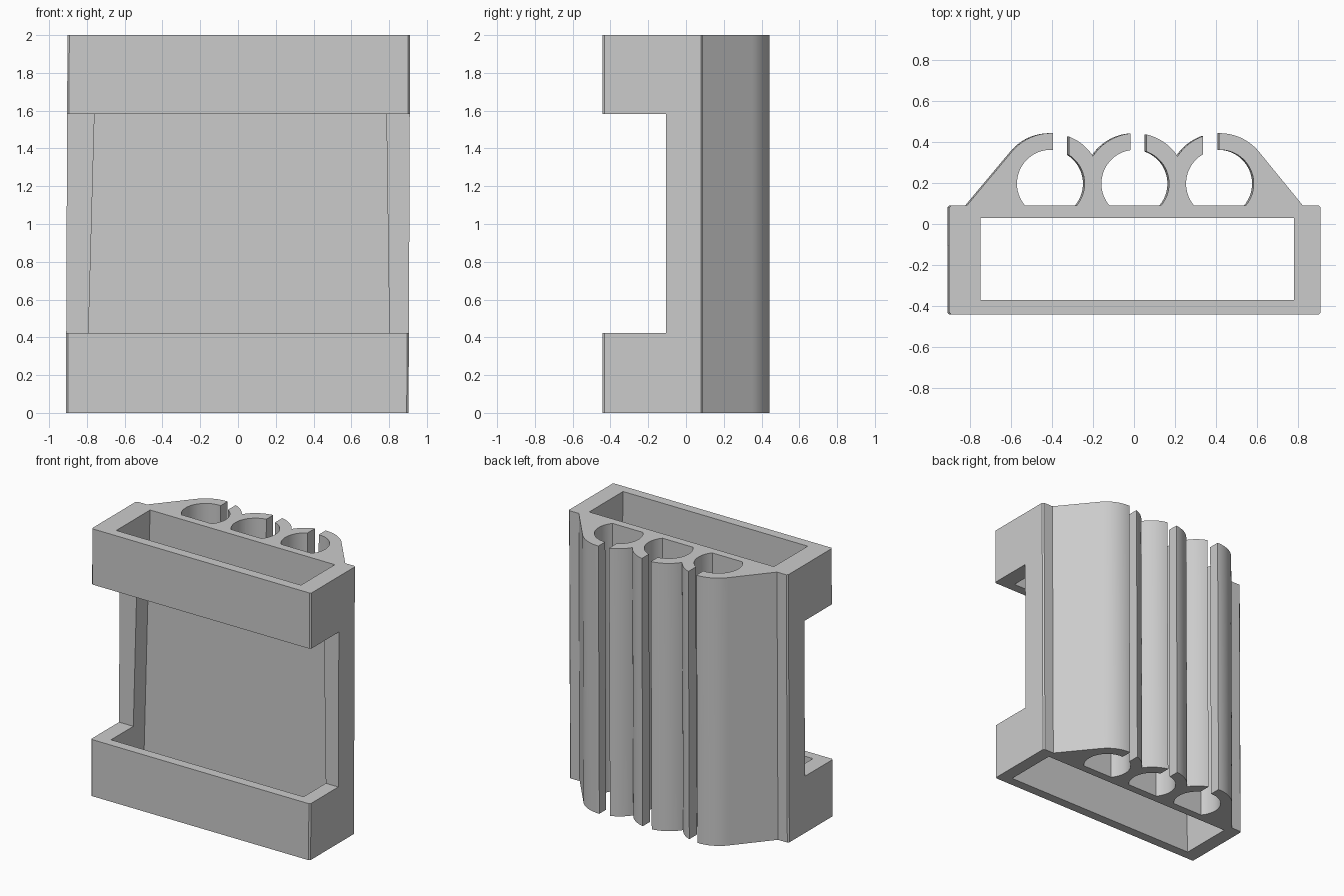
import bpy, bmesh
from math import sin, cos, asin, acos, radians, degrees

cube = bpy.data.objects.get("Cube")
if cube:
    bpy.data.objects.remove(cube, do_unlink=True)

LEAN = 0.004            # slight sideways lean of the whole holder
CENTRES = (-0.41, 0.002, 0.415)
RING_Y, R_IN, R_OUT = 0.197, 0.165, 0.246
FLOOR_Y = 0.09

grey = bpy.data.materials.new("plain grey")
grey.use_nodes = True
colour = (0.6, 0.6, 0.6, 1)
grey.diffuse_color = colour
grey.node_tree.nodes["Principled BSDF"].inputs["Base Color"].default_value = colour


def arc(cx, r, start, end, steps):
    """Points on a ring, angles in degrees."""
    angles = [radians(start + (end - start) * i / steps) for i in range(steps + 1)]
    return [(cx + r * cos(a), RING_Y + r * sin(a)) for a in angles]


def prism(name, low, high, z0, z1):
    """Upright solid between two outlines with the same number of points."""
    bm = bmesh.new()
    rings = [[bm.verts.new((x + LEAN * (z - 1), y, z)) for x, y in outline]
             for outline, z in ((low, z0), (high, z1))]
    n = len(low)
    bm.faces.new(rings[0])
    bm.faces.new(rings[1])
    for i in range(n):
        j = (i + 1) % n
        bm.faces.new((rings[0][i], rings[0][j], rings[1][j], rings[1][i]))
    bmesh.ops.recalc_face_normals(bm, faces=bm.faces)
    mesh = bpy.data.meshes.new(name)
    bm.to_mesh(mesh)
    bm.free()
    mesh.materials.append(grey)
    ob = bpy.data.objects.new(name, mesh)
    bpy.context.collection.objects.link(ob)
    return ob


def rect(x0, x1, y0, y1):
    return [(x0, y0), (x1, y0), (x1, y1), (x0, y1)]


# Body outline: boxy front, three joined rings with sloped shoulders behind
valley = degrees(acos((CENTRES[2] - CENTRES[1]) / 2 / R_OUT))
W, FRONT, B = 0.907, -0.441, 0.01
outline = [(-W, FRONT + B), (-W + B, FRONT), (W - B, FRONT), (W, FRONT + B),
           (W, FLOOR_Y - B), (W - B, FLOOR_Y), (0.82, FLOOR_Y)]
outline += arc(CENTRES[2], R_OUT, 38, 180 - valley, 24)
outline += arc(CENTRES[1], R_OUT, valley, 180 - valley, 24)[1:]
outline += arc(CENTRES[0], R_OUT, valley, 142, 24)[1:]
outline += [(-0.82, FLOOR_Y), (-W + B, FLOOR_Y), (-W, FLOOR_Y - B)]
body = prism("holder_body", outline, outline, 0, 2)

# Tapered pocket through the full height, and the open front window
cutters = [
    prism("pocket_cutter", rect(-0.80, 0.812, -0.37, 0.03),
          rect(-0.751, 0.775, -0.37, 0.03), -0.05, 2.05),
    prism("window_cutter", rect(-2, 2, -1, -0.107), rect(-2, 2, -1, -0.107), 0.423, 1.583),
]

# Flat-floored bores, each opened at the back by a narrow slot
dip = degrees(asin((RING_Y - FLOOR_Y) / R_IN))
for cx, slot_x in zip(CENTRES, (-0.40, -0.022, 0.333)):
    bore = arc(cx, R_IN, -dip, 180 + dip, 48)
    slot = rect(slot_x, slot_x + 0.078, 0.27, 0.6)
    cutters.append(prism("bore_cutter", bore, bore, -0.1, 2.1))
    cutters.append(prism("slot_cutter", slot, slot, -0.15, 2.15))

bpy.ops.object.select_all(action='DESELECT')
bpy.context.view_layer.objects.active = body
body.select_set(True)
for cutter in cutters:
    cutter.hide_render = True
    mod = body.modifiers.new(cutter.name, 'BOOLEAN')
    mod.operation = 'DIFFERENCE'
    mod.solver = 'EXACT'
    mod.object = cutter
    bpy.ops.object.modifier_apply(modifier=mod.name)
    bpy.data.objects.remove(cutter, do_unlink=True)

bpy.ops.object.shade_smooth_by_angle(angle=radians(25))
